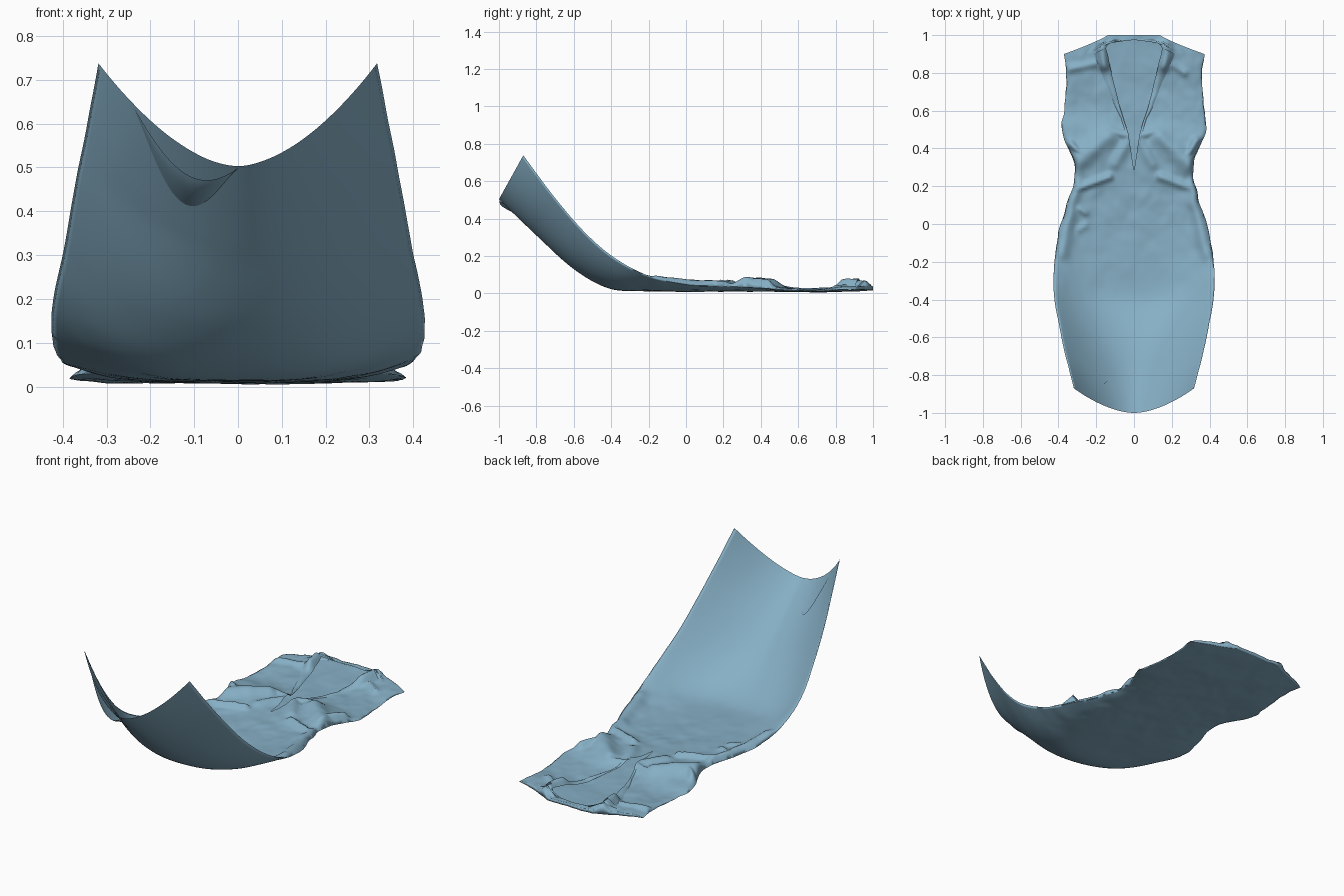
import bpy, bmesh, math
from mathutils import Vector, noise

if "Cube" in bpy.data.objects:
    bpy.data.objects.remove(bpy.data.objects["Cube"])

# Stations hem -> collar: centre y, centre z, edge y, edge z, half width, layer gap
ST = [(-1.00, .503, -.870, .738, .318, .004),
      (-.80, .310, -.700, .510, .362, .010),
      (-.60, .130, -.530, .315, .398, .016),
      (-.41, .026, -.370, .182, .424, .020),
      (-.20, .012, -.190, .090, .420, .022),
      (.00, .010, .000, .048, .388, .024),
      (.15, .010, .150, .040, .338, .028),
      (.29, .010, .290, .035, .312, .036),
      (.40, .010, .390, .030, .340, .036),
      (.50, .010, .490, .022, .382, .028),
      (.60, .008, .580, .016, .372, .014),
      (.75, .008, .690, .014, .362, .014),
      (.90, .012, .810, .020, .364, .022),
      (1.0, .018, .900, .020, .370, .016)]
# Neck opening: y, half width
NECK = [(.28, 0), (.36, .012), (.48, .03), (.62, .075), (.80, .12),
        (.94, .15), (.962, .12), (.972, 0)]
# Raised folds: x1, y1, x2, y2, height, radius
FOLDS = [(-.32, .18, -.13, .25, .026, .018), (.14, .25, .30, .19, .022, .020),
         (-.30, .33, -.14, .46, .036, .05), (.14, .46, .29, .32, .036, .05),
         (-.12, .49, -.03, .47, .022, .025), (.03, .47, .12, .49, .022, .025),
         (-.03, .44, -.10, .32, .018, .03), (.03, .44, .10, .32, .018, .03),
         (-.33, .42, -.26, .36, .030, .022), (.33, .44, .27, .34, .030, .022),
         (-.29, .08, -.26, .06, .018, .018), (-.29, -.03, -.26, -.01, .014, .018),
         (-.38, -.15, -.31, .20, .022, .035), (.38, -.15, .31, .20, .022, .035),
         (-.17, .96, -.16, .84, .034, .028), (.17, .95, .16, .84, .034, .030),
         (.18, .86, .27, .80, .014, .018), (-.35, .82, -.20, .85, .014, .02)]


def spline(s):
    """Catmull-Rom through the stations, s in 0..1."""
    t = min(max(s, 0), 1) * (len(ST) - 1)
    i = min(int(t), len(ST) - 2)
    f = t - i
    p = [ST[min(max(i + k, 0), len(ST) - 1)] for k in (-1, 0, 1, 2)]
    return [.5 * (2*b + (c-a)*f + (2*a-5*b+4*c-d)*f*f + (3*b-a-3*c+d)*f**3)
            for a, b, c, d in zip(*p)]


def neck(y):
    for (a, wa), (b, wb) in zip(NECK, NECK[1:]):
        if a <= y <= b:
            return wa + (wb - wa) * (y - a) / (b - a)
    return 0


def fold_height(x, y):
    h = 0
    for x1, y1, x2, y2, hh, r in FOLDS:
        a, d = Vector((x1, y1)), Vector((x2 - x1, y2 - y1))
        q = Vector((x, y)) - a
        t = min(max(q.dot(d) / d.length_squared, 0), 1)
        h = max(h, hh * math.exp(-((q - d * t).length / r) ** 2))
    return h


def dress_point(s, x, top, lift=0):
    yc, zc, ye, ze, w, gap = spline(s)
    u = min(abs(x) / w, 1)
    f = u ** 1.75 if yc < .6 else max(0, (abs(x) - .14) / (w - .14)) ** .85
    cup = u ** (1.75 + 2.2 * min(max((yc + .8) / .8, 0), 1))
    y = yc + (ye - yc) * f
    z = zc + (ze - zc) * cup
    # wrinkles fade out towards the hem
    rough = min(max((y + .5) / .6, .15), 1)
    n = noise.noise(Vector((x * 9, y * 9, 0))) + .5 * noise.noise(Vector((x * 22, y * 18, 3)))
    side = math.sqrt(max(0, 1 - u ** 6))
    if top:
        z += (gap + lift) * side + (fold_height(x, y) + rough * .007 * n) * min(1, side * 1.6)
    else:
        z += rough * .004 * n + lift
    x += .010 * rough * u * noise.noise(Vector((x * 2, y * 14, 7)))
    return Vector((x, y, max(z, .002)))


def make_object(name, bm, mat):
    bmesh.ops.remove_doubles(bm, verts=bm.verts, dist=.0006)
    bmesh.ops.recalc_face_normals(bm, faces=bm.faces)
    for fc in bm.faces:
        fc.smooth = True
    me = bpy.data.meshes.new(name)
    bm.to_mesh(me)
    bm.free()
    me.materials.append(mat)
    ob = bpy.data.objects.new(name, me)
    bpy.context.collection.objects.link(ob)
    return ob


def grid(bm, rows):
    vs = [[bm.verts.new(p) for p in r] for r in rows]
    for a, b in zip(vs, vs[1:]):
        for i in range(len(a) - 1):
            bm.faces.new((a[i], a[i + 1], b[i + 1], b[i]))


cloth = bpy.data.materials.new("blue_cloth")
cloth.diffuse_color = (.24, .43, .56, 1)
cloth.use_nodes = True
cloth.node_tree.nodes["Principled BSDF"].inputs["Base Color"].default_value = cloth.diffuse_color
R, C = 150, 32
svals = [i / R for i in range(R + 1)]

# Dress body: under layer and upper layer joined along the sides
bm = bmesh.new()
grid(bm, [[dress_point(s, spline(s)[4] * k / C, False) for k in range(-C, C + 1)]
          for s in svals])
for sg in (-1, 1):
    rows = []
    for s in svals:
        yc, w = spline(s)[0], spline(s)[4]
        n = neck(yc)
        row = []
        for k in range(C + 1):
            x = sg * (n + (w - n) * k / C)
            # upper hem sits slightly short, more so on one side
            cut = .016 + .045 * math.exp(-((x + .13) / .07) ** 2)
            cut *= 1 - (abs(x) / w) ** 4
            row.append(dress_point(s + cut * max(0, 1 - s * 8), x, True))
        rows.append(row)
    grid(bm, rows)
# close the collar end
for k in range(-C, C):
    w = ST[-1][4]
    q = [dress_point(1, w * j / C, t) for j, t in ((k, 0), (k+1, 0), (k+1, 1), (k, 1))]
    bm.faces.new([bm.verts.new(p) for p in q])
make_object("dress_body", bm, cloth)

# Drooping lip hanging just outside the hem on one side
bm = bmesh.new()
rows = []
for i in range(9):
    t = i / 8
    row = []
    for k in range(25):
        x = -.24 + .24 * k / 24
        g = math.sin(math.pi * k / 24)
        row.append(dress_point(.002 + .048 * t * g, x, False,
                               -.002 - .055 * g * math.cos(t * math.pi / 2)))
    rows.append(row)
grid(bm, rows)
make_object("hem_lip", bm, cloth)

# Lapels: folded strips lying beside the neck opening
for sg, name in ((-1, "left_lapel"), (1, "right_lapel")):
    bm = bmesh.new()
    rows = []
    for i in range(41):
        t = i / 40
        yc = .36 + .58 * t
        s = next(v for v in (j / 600 for j in range(601)) if spline(v)[0] >= yc)
        n, wide = neck(yc), .012 + .075 * max(0, t - .35) ** .8
        rows.append([dress_point(s, sg * (n + wide * k / 6), True,
                                 .012 * math.sin(math.pi * k / 6) * t + .001)
                     for k in range(7)])
    grid(bm, rows)
    make_object(name, bm, cloth)
